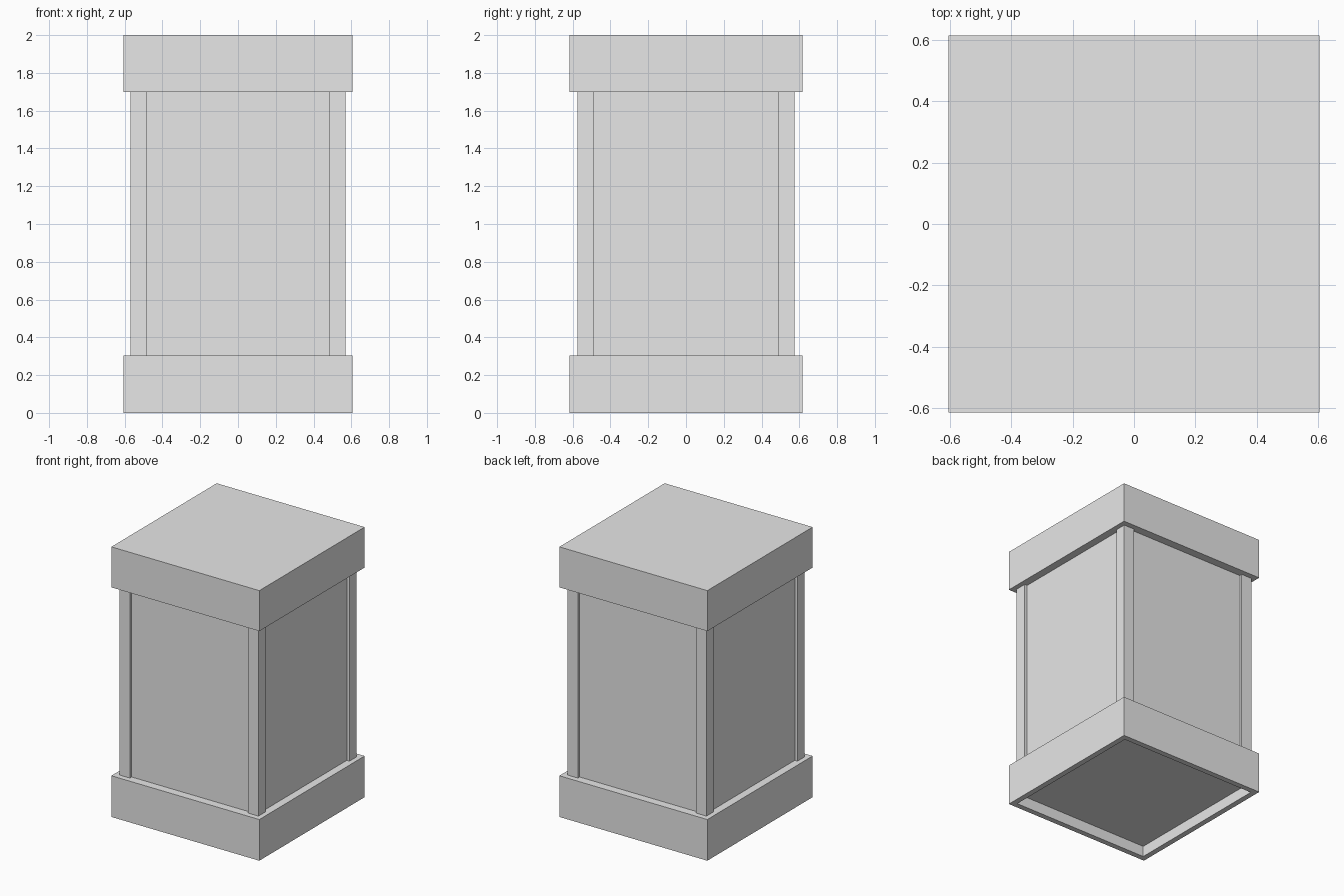
import bpy
import bmesh
from mathutils import Matrix, Vector

cube = bpy.data.objects.get("Cube")
if cube:
    bpy.data.objects.remove(cube, do_unlink=True)

HALF_X, HALF_Y = 0.606, 0.616     # base and cap
POST_X, POST_Y = 0.57, 0.575      # outer faces of the posts
INNER_X, INNER_Y = 0.484, 0.49    # inner edges of the posts
PANEL_X, PANEL_Y = 0.548, 0.554   # wall panels
BASE_TOP, CAP_BOTTOM, HEIGHT = 0.305, 1.7, 2.0
RECESS = 0.08

grey = bpy.data.materials.new("light grey")
grey.use_nodes = True
grey.diffuse_color = (0.8, 0.8, 0.8, 1)
grey.node_tree.nodes["Principled BSDF"].inputs["Base Color"].default_value = (0.8, 0.8, 0.8, 1)


def box(name, low, high, recess=None):
    """Box between two corners, optionally hollowed from below."""
    low, high = Vector(low), Vector(high)
    bm = bmesh.new()
    bmesh.ops.create_cube(bm, size=1, matrix=Matrix.Translation((low + high) / 2)
                          @ Matrix.Diagonal((*(high - low), 1)))
    if recess:
        half_x, half_y, depth = recess
        bm.normal_update()
        bottom = [f for f in bm.faces if f.normal.z < -0.9]
        # Rim around the underside, then the sunken floor
        bmesh.ops.inset_region(bm, faces=bottom, thickness=high.x - half_x)
        result = bmesh.ops.extrude_discrete_faces(bm, faces=bottom)
        bmesh.ops.translate(bm, verts=result["faces"][0].verts, vec=(0, 0, depth))
    bmesh.ops.recalc_face_normals(bm, faces=bm.faces)
    mesh = bpy.data.meshes.new(name)
    bm.to_mesh(mesh)
    bm.free()
    mesh.materials.append(grey)
    obj = bpy.data.objects.new(name, mesh)
    bpy.context.collection.objects.link(obj)
    return obj


# Base with a recessed underside, and the cap
box("base", (-HALF_X, -HALF_Y, 0), (HALF_X, HALF_Y, BASE_TOP), (PANEL_X, PANEL_Y, RECESS))
box("cap", (-HALF_X, -HALF_Y, CAP_BOTTOM), (HALF_X, HALF_Y, HEIGHT))

# Main body
box("body", (-PANEL_X, -PANEL_Y, BASE_TOP), (PANEL_X, PANEL_Y, CAP_BOTTOM))

# Corner posts
for side_x, x_name in ((-1, "right"), (1, "left")):
    for side_y, y_name in ((-1, "front"), (1, "back")):
        xs = sorted((side_x * INNER_X, side_x * POST_X))
        ys = sorted((side_y * INNER_Y, side_y * POST_Y))
        box(f"{y_name}_{x_name}_post", (xs[0], ys[0], BASE_TOP), (xs[1], ys[1], CAP_BOTTOM))
